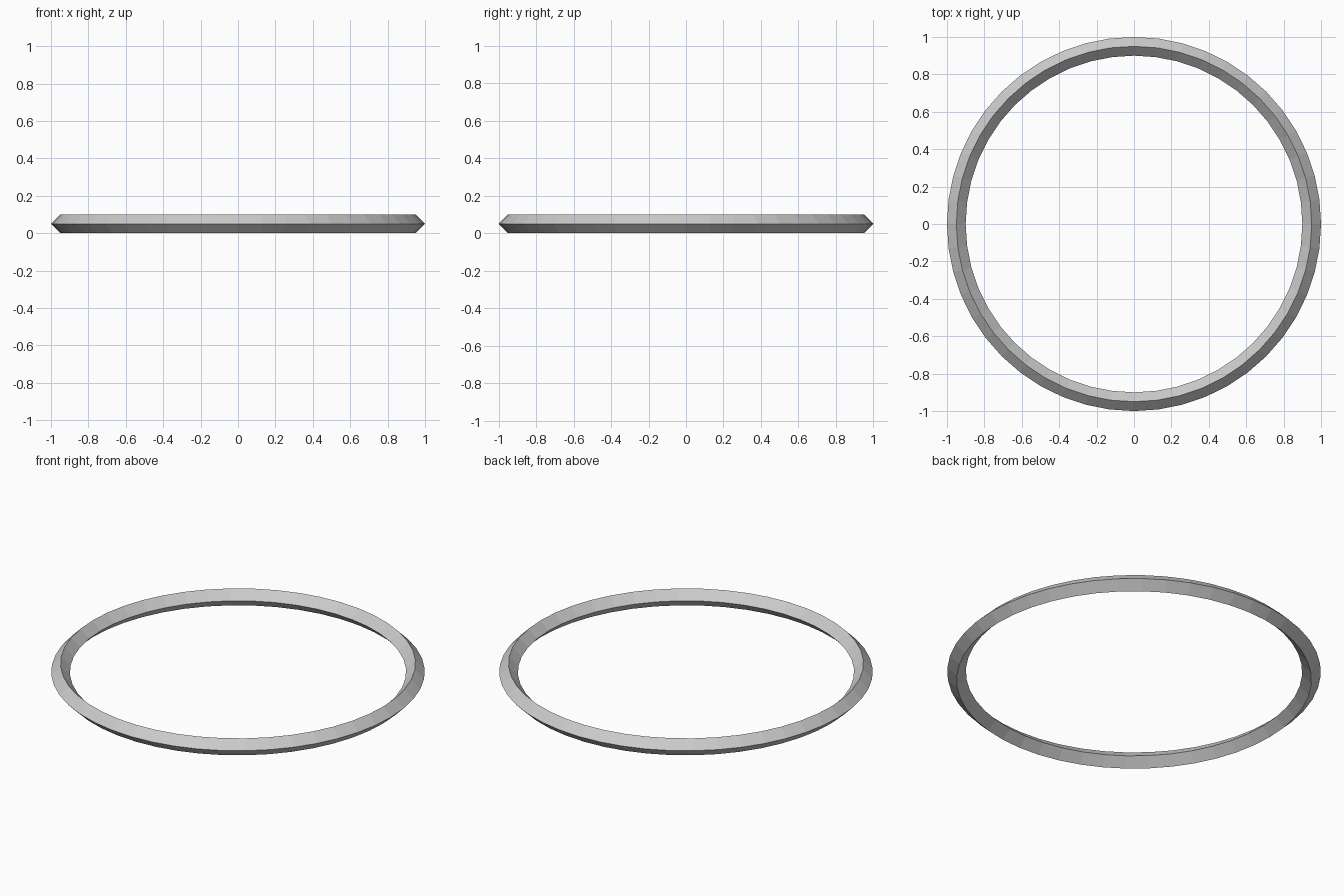
import bpy

if "Cube" in bpy.data.objects:
    bpy.data.objects.remove(bpy.data.objects["Cube"])

# Thin ring with a diamond cross-section, resting on the ground
bpy.ops.mesh.primitive_torus_add(
    major_segments=48, minor_segments=4,
    major_radius=0.95, minor_radius=0.05,
    location=(0, 0, 0.05))
ring = bpy.context.object
ring.name = "ring"
bpy.ops.object.shade_flat()
